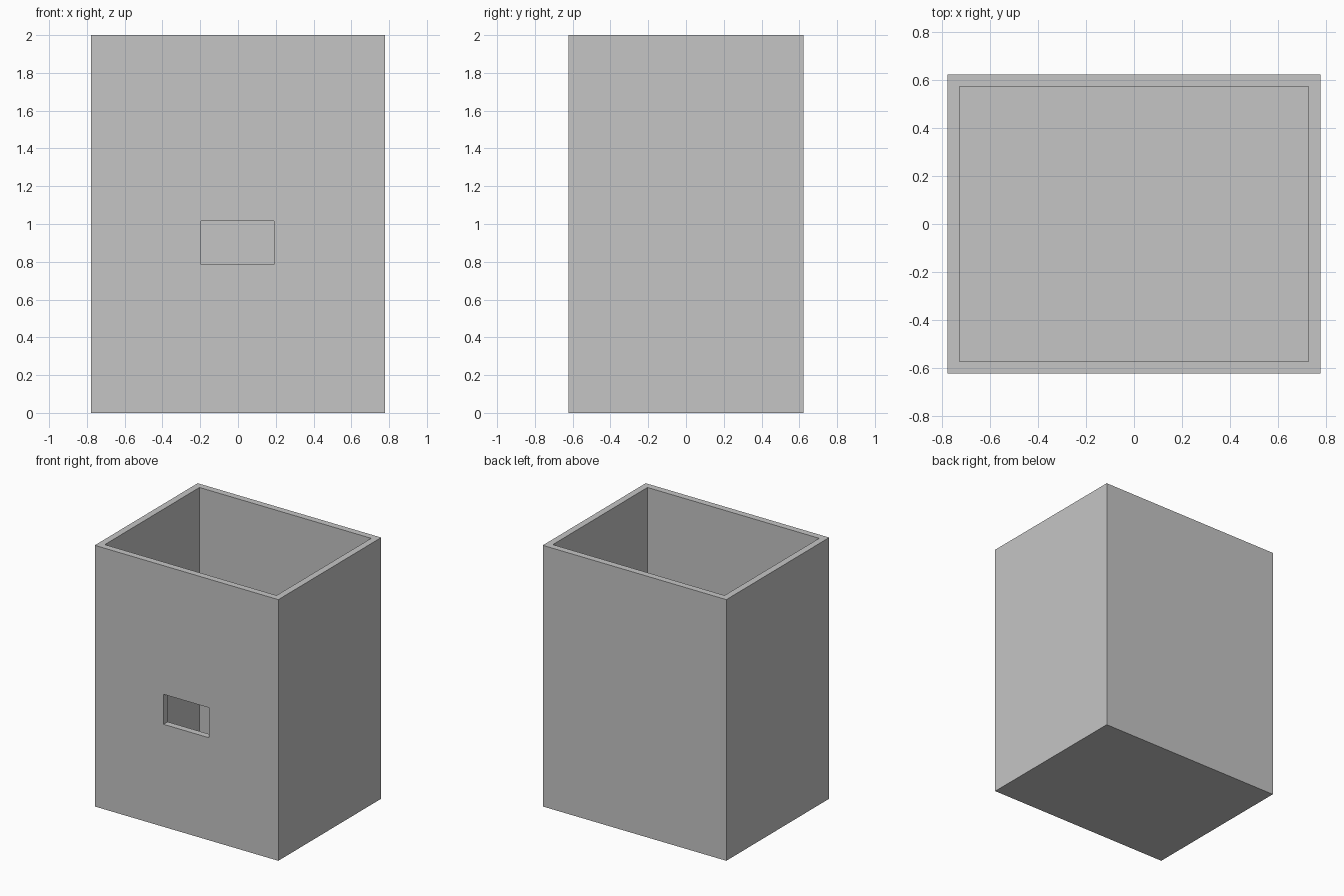
import bpy

WIDTH, DEPTH, HEIGHT = 1.555, 1.245, 2.0
WALL = 0.05

cube = bpy.data.objects.get("Cube")
if cube:
    bpy.data.objects.remove(cube, do_unlink=True)

grey = bpy.data.materials.new("light grey")
grey.use_nodes = True
colour = (0.56, 0.56, 0.56, 1)
grey.diffuse_color = colour
grey.node_tree.nodes["Principled BSDF"].inputs["Base Color"].default_value = colour


def box(name, low, high):
    """Add a box between two corners."""
    centre = [(a + b) / 2 for a, b in zip(low, high)]
    size = [b - a for a, b in zip(low, high)]
    bpy.ops.mesh.primitive_cube_add(size=1, location=centre)
    obj = bpy.context.object
    obj.name = name
    obj.scale = size
    bpy.ops.object.transform_apply(location=True, rotation=False, scale=True)
    obj.data.materials.append(grey)
    return obj


def cut(target, cutter):
    """Subtract a cutter from the target, then remove the cutter."""
    cutter.hide_render = True
    mod = target.modifiers.new("cut", "BOOLEAN")
    mod.operation = "DIFFERENCE"
    mod.solver = "EXACT"
    mod.object = cutter
    bpy.context.view_layer.objects.active = target
    bpy.ops.object.modifier_apply(modifier=mod.name)
    bpy.data.objects.remove(cutter, do_unlink=True)


# Solid outer block
x, y = WIDTH / 2, DEPTH / 2
bin_body = box("open_box", (-x, -y, 0), (x, y, HEIGHT))

# Hollow, open at the top, with a floor as thick as the walls
cut(bin_body, box("cavity_cutter", (-x + WALL, -y + WALL, WALL),
                  (x - WALL, y - WALL, HEIGHT + 0.1)))

# Rectangular hand hole through the front wall
cut(bin_body, box("hand_hole_cutter", (-0.195, -y - 0.1, 0.785),
                  (0.19, -y + WALL + 0.1, 1.015)))
